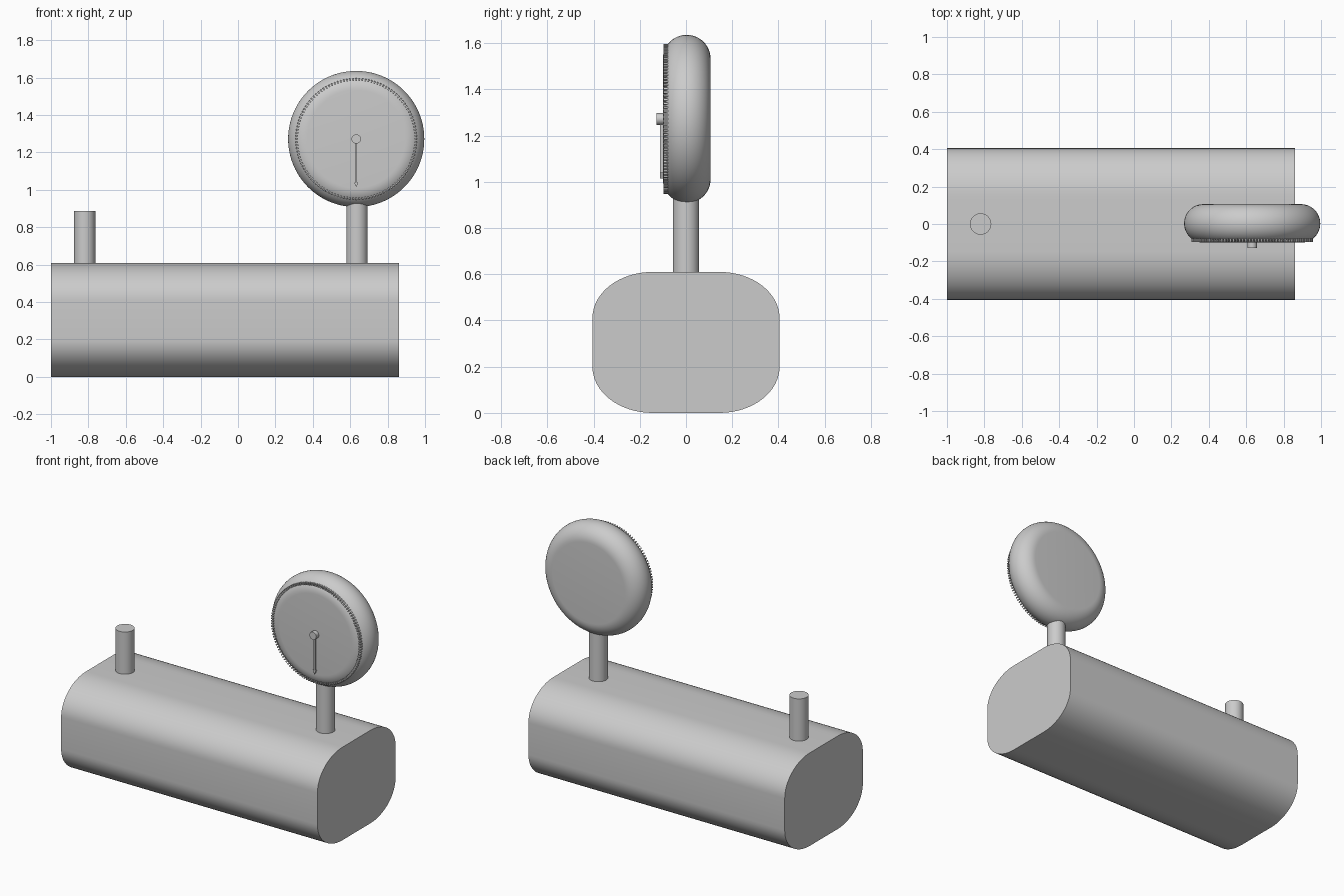
import bpy, bmesh
from math import sin, cos, pi, radians
from mathutils import Matrix, Vector

cube = bpy.data.objects.get("Cube")
if cube:
    bpy.data.objects.remove(cube, do_unlink=True)

grey = bpy.data.materials.new("plain grey")
grey.use_nodes = True
colour = (0.6, 0.6, 0.6, 1)
grey.diffuse_color = colour
grey.node_tree.nodes["Principled BSDF"].inputs["Base Color"].default_value = colour

DIAL = Vector((0.632, 0, 1.272))
FACE_Y = -0.1


def finish(name, bm, smooth=True):
    """Turn a bmesh into a shaded grey object."""
    bmesh.ops.recalc_face_normals(bm, faces=bm.faces)
    mesh = bpy.data.meshes.new(name)
    bm.to_mesh(mesh)
    bm.free()
    mesh.materials.append(grey)
    obj = bpy.data.objects.new(name, mesh)
    bpy.context.collection.objects.link(obj)
    if smooth:
        bpy.ops.object.select_all(action='DESELECT')
        obj.select_set(True)
        bpy.context.view_layer.objects.active = obj
        bpy.ops.object.shade_smooth_by_angle(angle=radians(30))
    return obj


def prism(name, points, offset, smooth=True):
    """Extrude a closed outline along an offset."""
    bm = bmesh.new()
    base = bm.faces.new([bm.verts.new(p) for p in points])
    ext = bmesh.ops.extrude_face_region(bm, geom=[base], use_keep_orig=True)
    verts = [v for v in ext["geom"] if isinstance(v, bmesh.types.BMVert)]
    bmesh.ops.translate(bm, verts=verts, vec=offset)
    return finish(name, bm, smooth)


def cylinder(name, radius, start, offset):
    """Cylinder from a start point along an offset."""
    offset = Vector(offset)
    turn = offset.to_track_quat('Z', 'Y').to_matrix().to_4x4()
    bm = bmesh.new()
    bmesh.ops.create_cone(
        bm, cap_ends=True, segments=48, radius1=radius, radius2=radius, depth=offset.length,
        matrix=Matrix.Translation(Vector(start) + offset / 2) @ turn)
    return finish(name, bm)


# Body: long bar with elliptical corners
outline = []
for corner, (sy, sz) in enumerate([(1, 1), (-1, 1), (-1, -1), (1, -1)]):
    for i in range(17):
        a = (corner + i / 16) * pi / 2
        outline.append((-1, sy * 0.145 + 0.26 * cos(a), 0.305 + sz * 0.105 + 0.2 * sin(a)))
prism("body", outline, (1.86, 0, 0))

# Posts
cylinder("short_post", 0.057, (-0.82, 0, 0.6), (0, 0, 0.287))
cylinder("dial_post", 0.057, (0.636, 0, 0.6), (0, 0, 0.35))

# Dial housing: flat disc with a fully rounded rim
bm = bmesh.new()
profile = [(0, -0.1)]
profile += [(0.262 + 0.102 * cos(a), 0.003 + 0.103 * sin(a))
            for a in (-pi / 2 + pi * i / 24 for i in range(25))]
profile.append((0, 0.106))
verts = [bm.verts.new(DIAL + Vector((r, y, 0))) for r, y in profile]
edges = [bm.edges.new(pair) for pair in zip(verts, verts[1:])]
bmesh.ops.spin(bm, geom=verts + edges, cent=DIAL, axis=(0, 1, 0), angle=2 * pi, steps=96)
bmesh.ops.remove_doubles(bm, verts=bm.verts, dist=0.0005)
finish("dial_housing", bm)

# Ring of small teeth around the face
bm = bmesh.new()
COUNT = 120
for i in range(COUNT):
    place = (Matrix.Translation(DIAL) @ Matrix.Rotation(2 * pi * i / COUNT, 4, 'Y')
             @ Matrix.Translation((0.318, -0.085, 0)) @ Matrix.Diagonal((0.014, 0.024, 0.008, 1)))
    bmesh.ops.create_cube(bm, size=1, matrix=place)
finish("dial_teeth", bm, smooth=False)

# Hub and needle
cylinder("needle_hub", 0.025, DIAL + Vector((0, FACE_Y + 0.01, 0)), (0, -0.037, 0))
needle = [(-0.004, 0), (0.004, 0), (0.004, -0.232), (0.011, -0.232),
          (0, -0.258), (-0.011, -0.232), (-0.004, -0.232)]
prism("needle", [DIAL + Vector((x, FACE_Y + 0.002, z)) for x, z in needle],
      (0, -0.014, 0), smooth=False)
